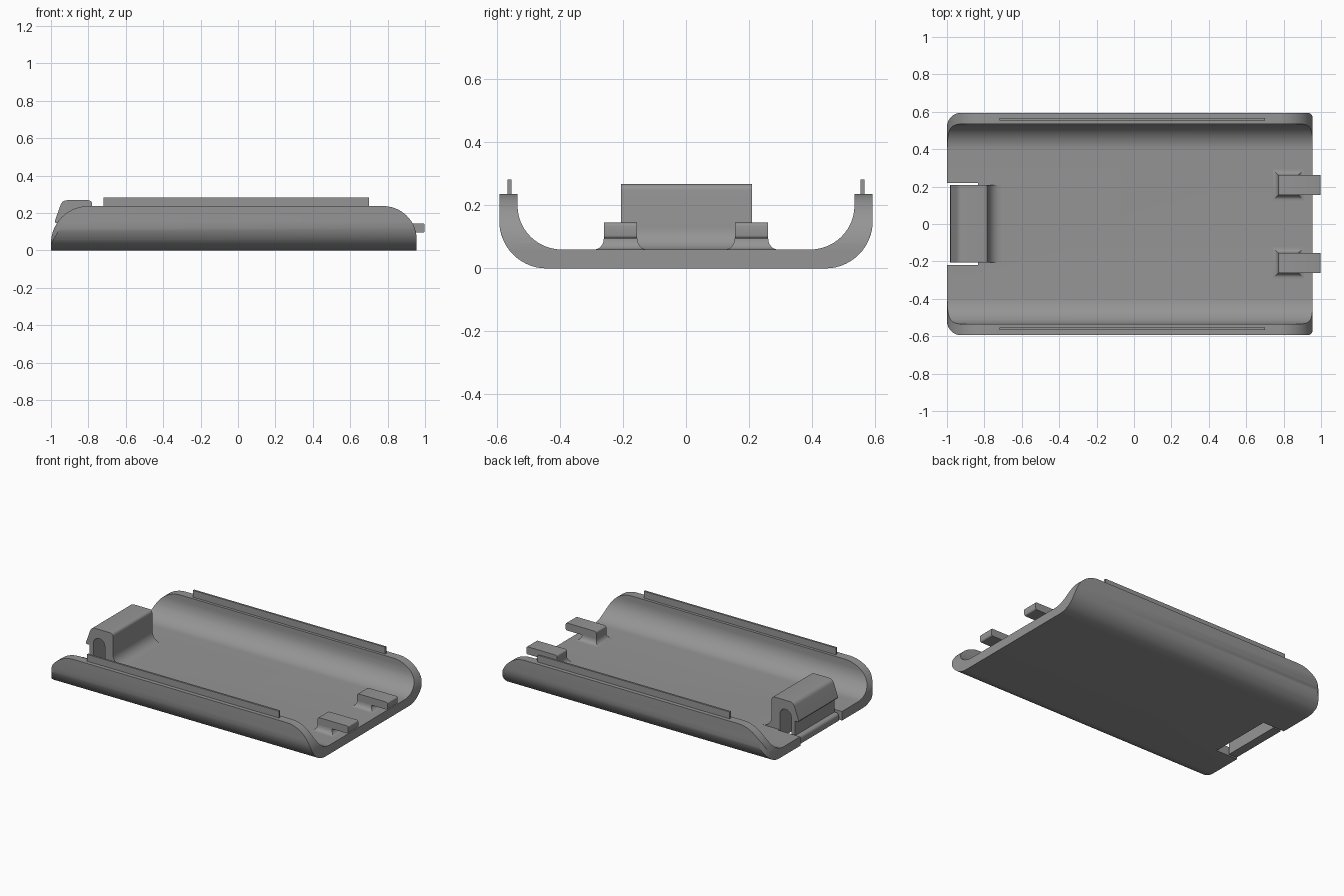
import bpy, bmesh, math
from mathutils import Vector

if "Cube" in bpy.data.objects:
    bpy.data.objects.remove(bpy.data.objects["Cube"])

grey = bpy.data.materials.new("mid_grey")
grey.diffuse_color = (0.30, 0.30, 0.30, 1)
grey.use_nodes = True
grey.node_tree.nodes["Principled BSDF"].inputs["Base Color"].default_value = grey.diffuse_color


def arc(cx, cy, rx, ry, a0, a1, n=14):
    """Points on an elliptical arc, angles in degrees."""
    steps = [math.radians(a0 + (a1 - a0) * i / n) for i in range(n + 1)]
    return [(cx + rx * math.cos(t), cy + ry * math.sin(t)) for t in steps]


def finish(name, bm):
    bmesh.ops.recalc_face_normals(bm, faces=bm.faces)
    mesh = bpy.data.meshes.new(name)
    bm.to_mesh(mesh)
    bm.free()
    mesh.materials.append(grey)
    ob = bpy.data.objects.new(name, mesh)
    bpy.context.collection.objects.link(ob)
    return ob


def prism(name, pts, axis, lo, hi):
    """Extrude a 2D outline along the named axis."""
    place = {"x": lambda p, t: (t, p[0], p[1]),
             "y": lambda p, t: (p[0], t, p[1]),
             "z": lambda p, t: (p[0], p[1], t)}[axis]
    bm = bmesh.new()
    face = bm.faces.new([bm.verts.new(place(p, lo)) for p in pts])
    new = bmesh.ops.extrude_face_region(bm, geom=[face])["geom"]
    move = Vector(place((0, 0), hi - lo))
    bmesh.ops.translate(bm, vec=move, verts=[v for v in new if isinstance(v, bmesh.types.BMVert)])
    return finish(name, bm)


def box(name, x0, x1, y0, y1, z0, z1):
    return prism(name, [(x0, y0), (x1, y0), (x1, y1), (x0, y1)], "z", z0, z1)


def cut(ob, tool, operation):
    mod = ob.modifiers.new(operation.lower(), "BOOLEAN")
    mod.operation, mod.solver, mod.object = operation, "EXACT", tool
    bpy.context.view_layer.objects.active = ob
    bpy.ops.object.modifier_apply(modifier=mod.name)
    bpy.data.objects.remove(tool)


def smooth(ob):
    bpy.ops.object.select_all(action="DESELECT")
    ob.select_set(True)
    bpy.context.view_layer.objects.active = ob
    bpy.ops.object.shade_smooth_by_angle(angle=math.radians(30))


# Curved tray: channel section trimmed by the side and plan outlines
outer = arc(0.443, 0.15, 0.15, 0.15, -90, 0) + [(0.593, 0.3)]
inner = [(0.535, 0.3)] + arc(0.395, 0.20, 0.14, 0.14, 0, -90)
half = outer + inner
shell = prism("tray_shell", half + [(-y, z) for y, z in reversed(half)], "x", -1.1, 1.1)
side = ([(0.955, -0.1)] + arc(0.775, 0.06, 0.18, 0.177, 0, 90)
        + arc(-0.80, 0.037, 0.20, 0.20, 90, 180) + [(-1, -0.1)])
cut(shell, prism("side_trim", side, "y", -0.8, 0.8), "INTERSECT")
plan = (arc(0.925, 0.566, 0.03, 0.03, 0, 90, 6) + arc(-0.92, 0.516, 0.08, 0.08, 90, 180, 8)
        + arc(-0.92, -0.516, 0.08, 0.08, 180, 270, 8) + arc(0.925, -0.566, 0.03, 0.03, -90, 0, 6))
plan = [(x + (0.001 if x > 0 else -0.001), y) for x, y in plan]
cut(shell, prism("plan_trim", plan, "z", -0.5, 0.5), "INTERSECT")
cut(shell, box("notch_cutter", -1.2, -0.835, -0.22, 0.22, -0.2, 0.2), "DIFFERENCE")
smooth(shell)

# Spring latch: hooked strip with an arch open at the bottom
latch = (arc(-0.71, 0.13, 0.07, 0.07, 270, 180, 8)
         + arc(-0.80, 0.248, 0.02, 0.02, 0, 90, 5)
         + arc(-0.915, 0.233, 0.035, 0.035, 90, 160, 6)
         + [(-0.98, 0.155), (-0.976, 0.147), (-0.953, 0.147), (-0.953, 0.05)]
         + arc(-0.965, 0.03, 0.02, 0.02, 90, 180, 5) + [(-0.985, 0.0), (-0.925, 0.0)]
         + arc(-0.8825, 0.165, 0.0425, 0.0425, 180, 0, 12)
         + [(-0.84, 0.001), (-0.80, 0.001), (-0.80, 0.05), (-0.71, 0.05)])
smooth(prism("latch_clip", latch, "y", -0.207, 0.209))

for s, label in ((1, "back"), (-1, "front")):
    # Thin locating rail on the side wall
    y = s * 0.56
    box("locating_rail_" + label, -0.72, 0.70, y - 0.0065, y + 0.0065, 0.22, 0.283)

    # Locking tab: overhanging arm with a rounded tip
    y = s * 0.208
    arm = ([(0.772, 0.095)] + arc(0.784, 0.133, 0.012, 0.012, 180, 90, 4)
           + arc(0.988, 0.135, 0.01, 0.01, 90, 0, 4) + arc(0.988, 0.105, 0.01, 0.01, 0, -90, 4))
    smooth(prism("tab_arm_" + label, arm, "y", y - 0.053, y + 0.053))

    # Flared post joining the tab to the floor
    bm = bmesh.new()
    rings = []
    for i in range(7):
        t = math.radians(90 * i / 6)
        f, z = 0.03 * (1 - math.sin(t)), 0.06 + 0.036 * (1 - math.cos(t))
        rings.append([bm.verts.new((0.825 + a * (0.053 + f), y + b * (0.053 + f), z))
                      for a, b in ((-1, -1), (1, -1), (1, 1), (-1, 1))])
    for low, high in zip(rings, rings[1:]):
        for k in range(4):
            n = (k + 1) % 4
            bm.faces.new((low[k], low[n], high[n], high[k]))
    bm.faces.new(rings[0])
    bm.faces.new(rings[-1])
    smooth(finish("tab_post_" + label, bm))
